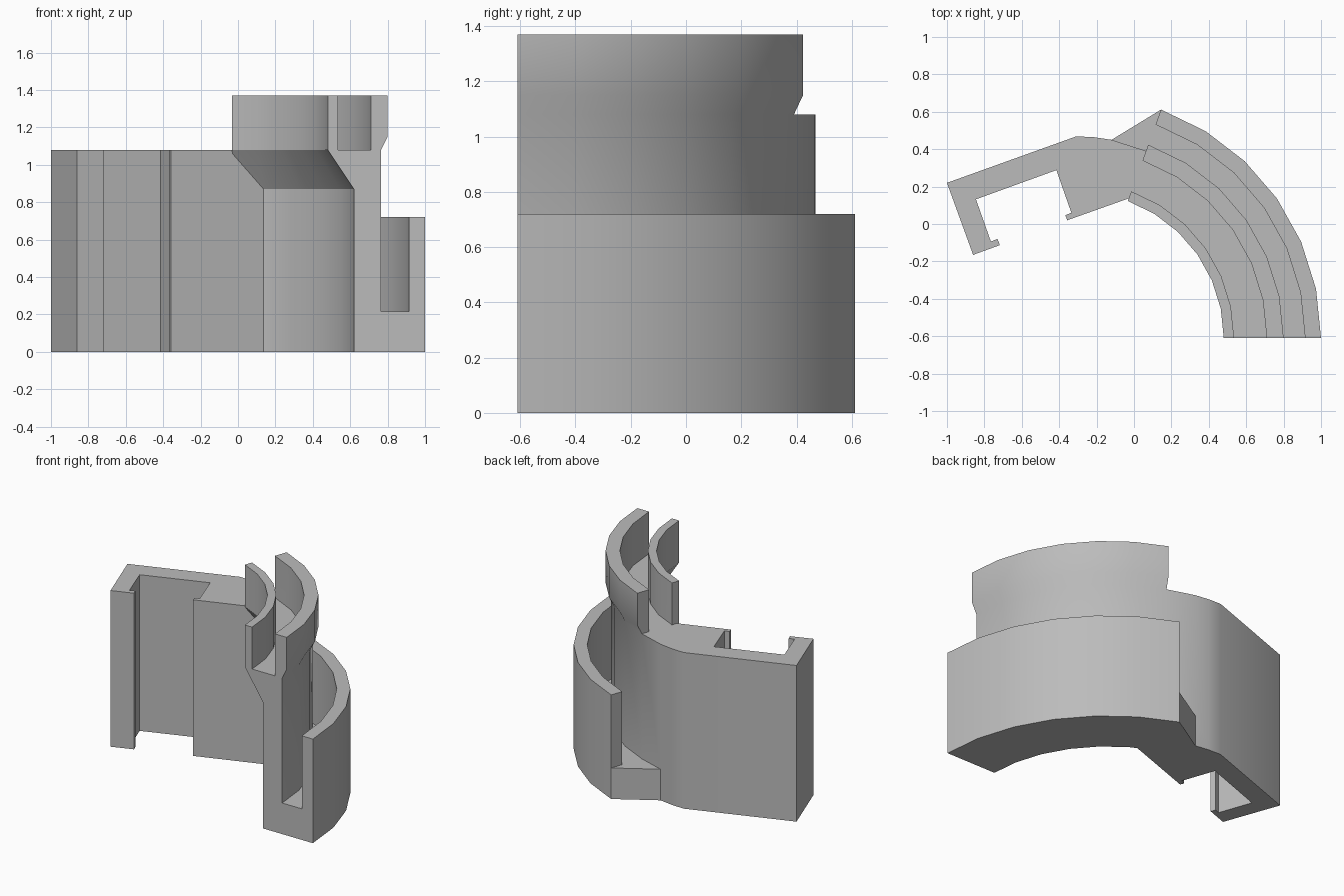
import bpy, bmesh
from math import sin, cos, radians
from mathutils import Vector

cube = bpy.data.objects.get("Cube")
if cube:
    bpy.data.objects.remove(cube, do_unlink=True)

grey = bpy.data.materials.new("plain_grey")
grey.use_nodes = True
grey.diffuse_color = (0.5, 0.5, 0.5, 1)
grey.node_tree.nodes["Principled BSDF"].inputs["Base Color"].default_value = (0.5, 0.5, 0.5, 1)

CENTRE_X, CENTRE_Y = -0.30, -0.61
SWEEP, STEPS = 70, 6


def polar(r, deg):
    """Plan position on the arc about the sweep centre."""
    a = radians(deg)
    return (CENTRE_X + r * cos(a), CENTRE_Y + r * sin(a))


def loft(name, rings):
    """Closed solid through a list of matching outlines."""
    bm = bmesh.new()
    loops = [[bm.verts.new(p) for p in ring] for ring in rings]
    n = len(loops[0])
    for a, b in zip(loops, loops[1:]):
        for i in range(n):
            j = (i + 1) % n
            bm.faces.new((a[i], a[j], b[j], b[i]))
    bm.faces.new(loops[0])
    bm.faces.new(loops[-1])
    bmesh.ops.recalc_face_normals(bm, faces=bm.faces)
    mesh = bpy.data.meshes.new(name)
    bm.to_mesh(mesh)
    bm.free()
    mesh.materials.append(grey)
    obj = bpy.data.objects.new(name, mesh)
    bpy.context.collection.objects.link(obj)
    return obj


def prism(name, outline, height):
    return loft(name, [[(x, y, z) for x, y in outline] for z in (0, height)])


# Curved rail: stepped double-channel section (radius, height) swept round the arc
section = [
    (0.92, 0), (1.30, 0), (1.30, 0.72), (1.215, 0.72), (1.215, 0.215),
    (1.065, 0.215), (1.065, 1.08), (1.10, 1.15), (1.10, 1.37), (1.01, 1.37),
    (1.01, 1.08), (0.835, 1.08), (0.835, 1.37), (0.78, 1.37), (0.78, 1.08),
    (0.92, 0.87),
]
rail = loft("curved_rail_bracket", [
    [(*polar(r, SWEEP * k / STEPS), z) for r, z in section]
    for k in range(STEPS + 1)])

# Clip block: slotted mount with two hooked jaws, rooted in the rail wall
clip = prism("clip_block", [
    (-1.0, 0.22), (-0.86, -0.165), (-0.717, -0.113), (-0.73, -0.08),
    (-0.765, -0.094), (-0.845, 0.132), (-0.415, 0.288), (-0.335, 0.06),
    (-0.367, 0.047), (-0.357, 0.02), (0.20, 0.218), (0.12, 0.32),
    polar(1.065, SWEEP), (-0.12, 0.45), (-0.22, 0.465), (-0.31, 0.468),
], 1.08)

# Ledge: low wedge carrying the lower channel floor back to the block
ledge = prism("channel_ledge", [
    (-0.12, 0.45), (-0.08, 0.36), polar(1.0, 66), polar(1.25, 66),
    polar(1.30, SWEEP),
], 0.215)

# Join everything into one clean solid
bpy.ops.object.select_all(action='DESELECT')
bpy.context.view_layer.objects.active = rail
rail.select_set(True)
for part in (clip, ledge):
    mod = rail.modifiers.new("join", 'BOOLEAN')
    mod.operation = 'UNION'
    mod.solver = 'EXACT'
    mod.object = part
    bpy.ops.object.modifier_apply(modifier=mod.name)
    bpy.data.objects.remove(part, do_unlink=True)

bpy.ops.object.shade_smooth_by_angle(angle=radians(30))
